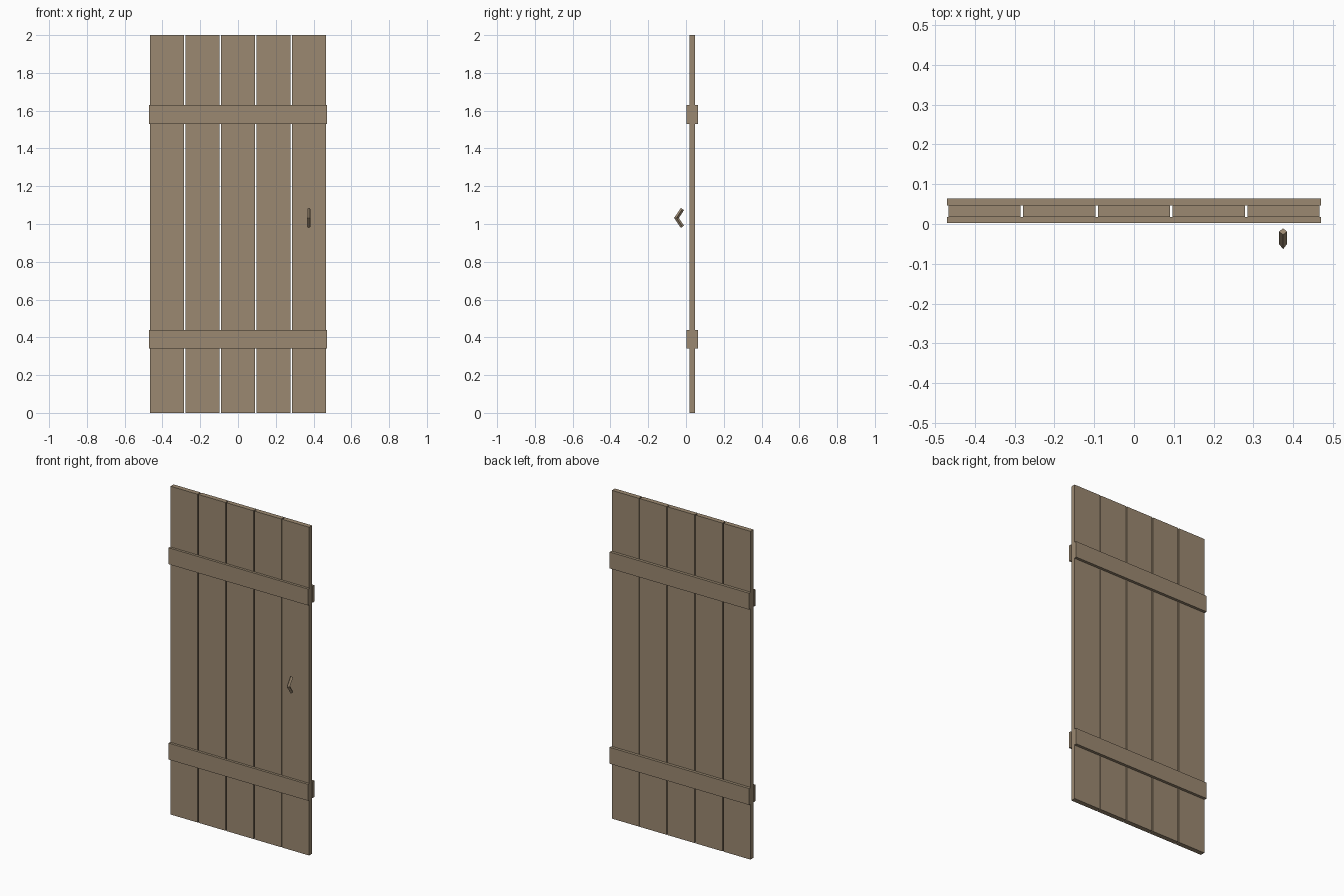
import bpy
import bmesh
from mathutils import Vector

cube = bpy.data.objects.get("Cube")
if cube:
    bpy.data.objects.remove(cube, do_unlink=True)

wood = bpy.data.materials.new("weathered_wood")
wood.use_nodes = True
COLOUR = (0.33, 0.25, 0.165, 1)
wood.diffuse_color = COLOUR
wood.node_tree.nodes["Principled BSDF"].inputs["Base Color"].default_value = COLOUR


def add_object(name, bm):
    bmesh.ops.recalc_face_normals(bm, faces=bm.faces)
    mesh = bpy.data.meshes.new(name)
    bm.to_mesh(mesh)
    bm.free()
    mesh.materials.append(wood)
    obj = bpy.data.objects.new(name, mesh)
    bpy.context.collection.objects.link(obj)


def box(name, low, high):
    low, high = Vector(low), Vector(high)
    bm = bmesh.new()
    bmesh.ops.create_cube(bm, size=1)
    bmesh.ops.scale(bm, vec=high - low, verts=bm.verts)
    bmesh.ops.translate(bm, vec=(low + high) / 2, verts=bm.verts)
    add_object(name, bm)


# Five upright planks with narrow gaps
PITCH, WIDTH = 0.188, 0.182
for i in range(5):
    x = (i - 2) * PITCH
    box(f"plank_{i + 1}", (x - WIDTH / 2, 0.018, 0), (x + WIDTH / 2, 0.047, 2))

# Cross battens on both faces
for level, z in (("lower", 0.34), ("upper", 1.53)):
    for side, y0, y1 in (("front", 0.003, 0.018), ("back", 0.047, 0.064)):
        box(f"{level}_{side}_batten", (-0.47, y0, z), (0.47, y1, z + 0.1))

# Bent handle: a diamond section swept along a mitred V
HANDLE_X, HALF = 0.375, 0.01
path = [(-0.019, 1.079), (-0.0505, 1.032), (-0.019, 0.985)]
miters = [(-0.008, 0.006), (-0.0127, 0), (-0.008, -0.006)]
bm = bmesh.new()
rings = []
for (y, z), (my, mz) in zip(path, miters):
    corners = [(HANDLE_X, y + my, z + mz), (HANDLE_X + HALF, y, z),
               (HANDLE_X, y - my, z - mz), (HANDLE_X - HALF, y, z)]
    rings.append([bm.verts.new(c) for c in corners])
for a, b in zip(rings, rings[1:]):
    for k in range(4):
        n = (k + 1) % 4
        bm.faces.new((a[k], a[n], b[n], b[k]))
bm.faces.new(rings[0])
bm.faces.new(rings[-1])
add_object("handle", bm)
